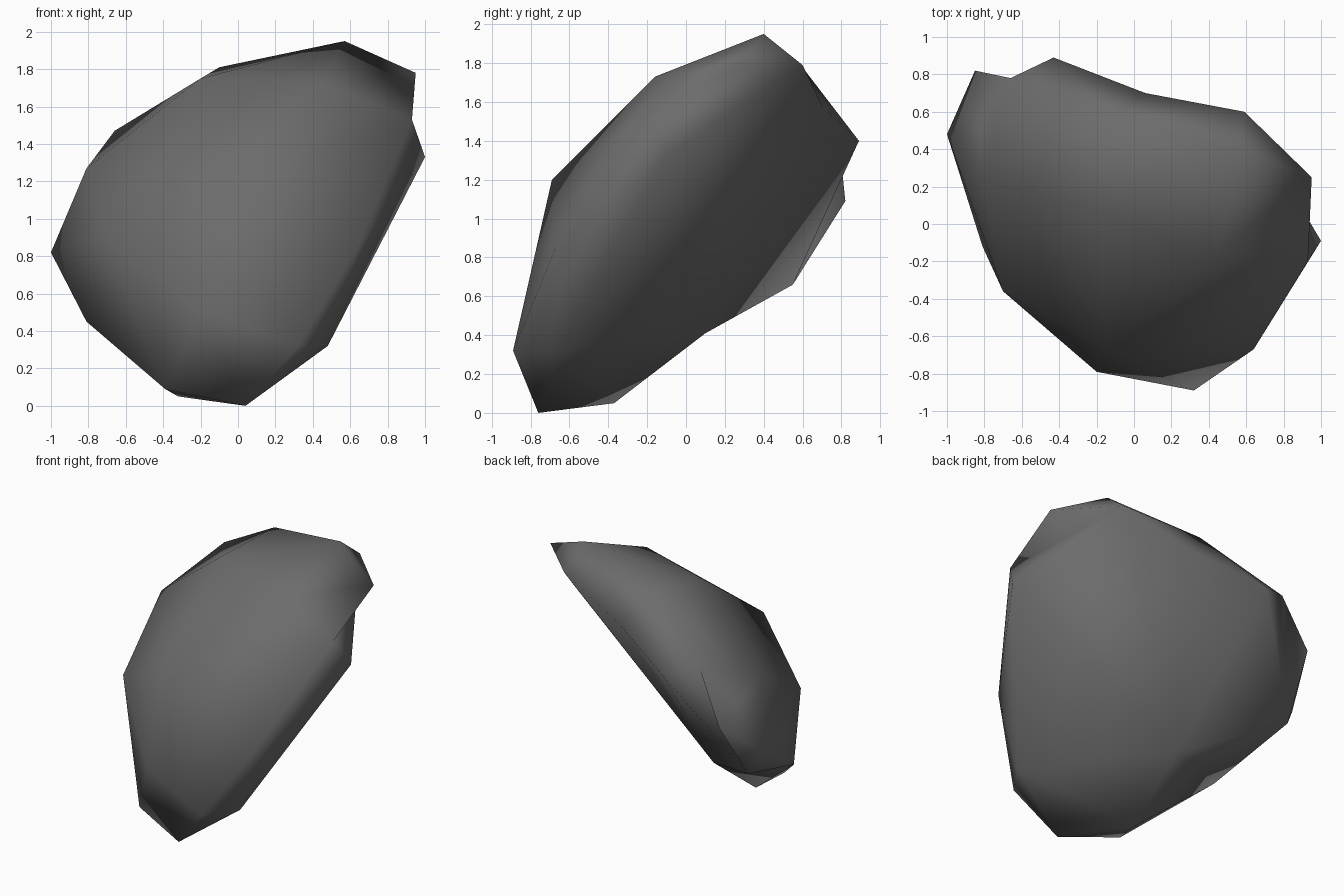
import bpy, bmesh, math
from mathutils import Vector

if "Cube" in bpy.data.objects:
    bpy.data.objects.remove(bpy.data.objects["Cube"])

# Corner points of the boulder, grouped by region (x, y, z)
peak, shoulder, crest = (0.57, 0.40, 1.95), (0.95, 0.25, 1.78), (0.59, 0.60, 1.79)
rear, notch, rear_left = (-0.43, 0.89, 1.40), (-0.66, 0.78, 1.47), (-0.85, 0.82, 1.09)
spur, belly, keel = (1.00, -0.09, 1.33), (-0.30, 0.10, 0.41), (-0.90, 0.55, 0.66)
heel = (-0.32, -0.37, 0.05)
top = [peak, shoulder, crest, (-0.10, 0.575, 1.81), (0.44, -0.16, 1.73), (-0.20, 0.08, 1.75)]
back = [rear, notch, rear_left, (-1.00, 0.48, 0.82), keel, belly]
front = [(-0.81, 0.25, 1.27), (-0.70, -0.36, 0.90), (-0.16, -0.69, 1.20),
         (-0.20, -0.79, 0.50), (0.32, -0.89, 0.32), (0.64, -0.67, 0.85)]
right = [spur, (0.93, -0.20, 1.53), (0.70, -0.38, 0.83), (0.48, -0.66, 0.32)]
foot = [(0.04, -0.76, 0.0), (-0.39, -0.61, 0.09), heel, (-0.81, -0.12, 0.45)]

# Wrap the points in a faceted skin
bm = bmesh.new()
for p in top + back + front + right + foot:
    bm.verts.new(p)
bmesh.ops.convex_hull(bm, input=bm.verts)
bmesh.ops.delete(bm, geom=[v for v in bm.verts if not v.link_faces], context='VERTS')
bmesh.ops.triangulate(bm, faces=bm.faces)


def corner(p):
    return min(bm.verts, key=lambda v: (v.co - Vector(p)).length)


def turn(a, b):
    """Turn the edge a-b so it joins the two opposite corners."""
    e = bm.edges.get((corner(a), corner(b)))
    if e:
        bmesh.utils.edge_rotate(e, True)


def join(a, b):
    """Turn the edge lying between corners a and b so it joins them."""
    a, b = corner(a), corner(b)
    if bm.edges.get((a, b)):
        return
    for e in bm.edges:
        tips = {v for f in e.link_faces for v in f.verts} - set(e.verts)
        if tips == {a, b}:
            bmesh.utils.edge_rotate(e, True)
            return


# Notches: turn ridge edges inward
join(crest, spur)
turn(shoulder, spur)
join(keel, rear)
turn(rear_left, rear)
turn(heel, keel)

# Dent along the back rim
e = bm.edges.get((corner(crest), corner(rear)))
if e:
    far = [(f, next(v for v in f.verts if v not in e.verts)) for f in e.link_faces]
    _, dent = bmesh.utils.edge_split(e, e.verts[0], 0.5)
    for f, v in far:
        bmesh.utils.face_split(f, dent, v)
    dent.co = (0.06, 0.70, 1.58)
bmesh.ops.recalc_face_normals(bm, faces=bm.faces)

mesh = bpy.data.meshes.new("boulder")
bm.to_mesh(mesh)
bm.free()
boulder = bpy.data.objects.new("boulder", mesh)
bpy.context.collection.objects.link(boulder)

# One stone grey
stone = bpy.data.materials.new("stone_grey")
stone.diffuse_color = (0.15, 0.15, 0.15, 1)
stone.use_nodes = True
stone.node_tree.nodes["Principled BSDF"].inputs["Base Color"].default_value = stone.diffuse_color
mesh.materials.append(stone)

# Soft shading across all facets
for poly in mesh.polygons:
    poly.use_smooth = True
